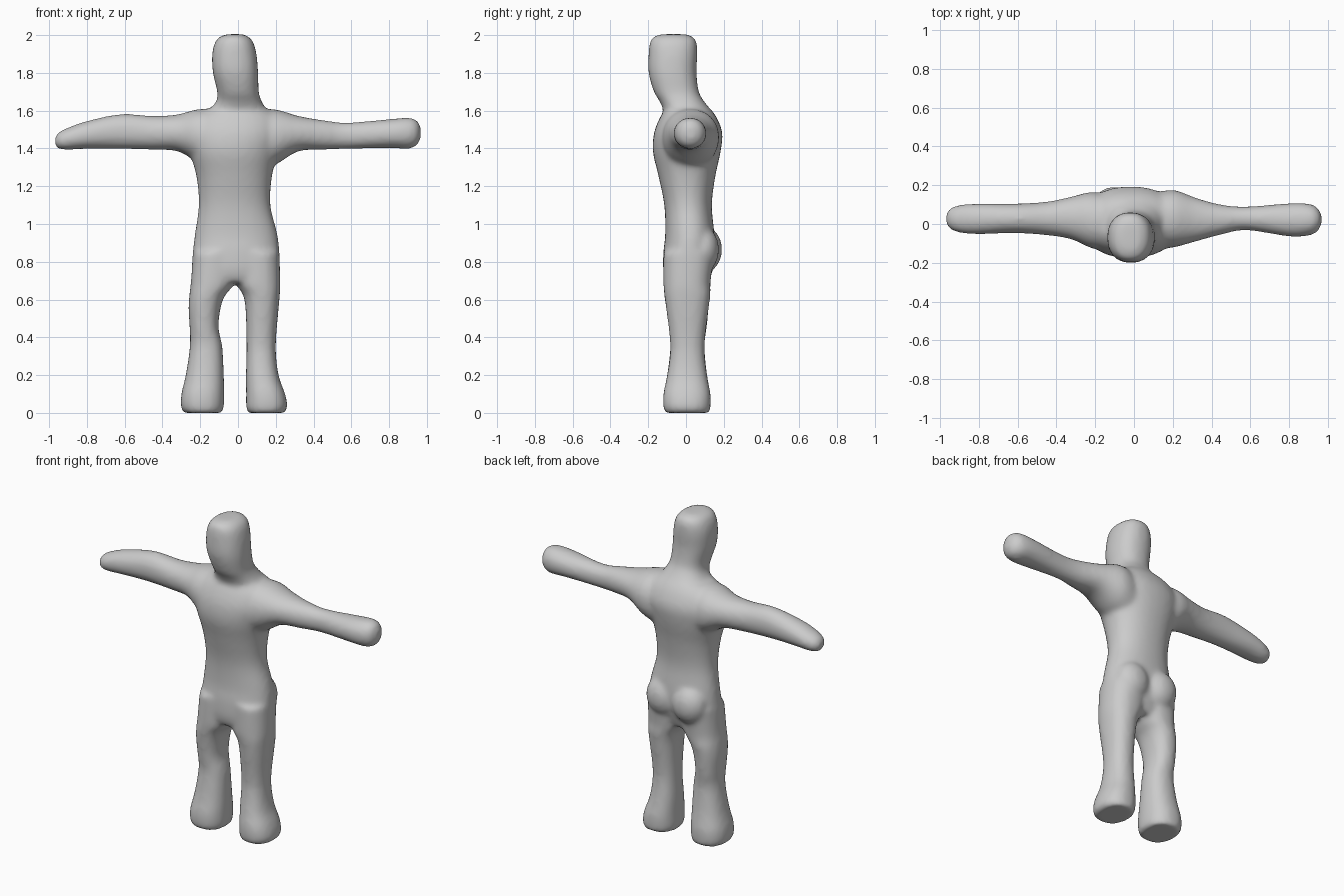
import bpy, bmesh, math
from mathutils import Vector, Matrix

grey = bpy.data.materials.new("plain_grey")
grey.diffuse_color = (0.6, 0.6, 0.6, 1)
bm = bmesh.new()


def spline(rows, steps=4):
    """Catmull-Rom through the rows of numbers."""
    out = []
    n = len(rows)
    for i in range(n - 1):
        quad = zip(rows[max(i - 1, 0)], rows[i], rows[i + 1], rows[min(i + 2, n - 1)])
        quad = list(quad)
        for s in range(steps):
            t = s / steps
            out.append([b + 0.5 * t * (c - a + t * (2*a - 5*b + 4*c - d + t * (3*(b - c) + d - a)))
                        for a, b, c, d in quad])
    return out + [rows[-1]]


def loft(rows, axis="z", power=2.3, sides=32):
    """Rows are (position, u0, u1, y0, y1); u is x along z, or z along x."""
    rings = []
    for p, u0, u1, y0, y1 in spline(rows):
        ring = []
        for k in range(sides):
            a = 2 * math.pi * k / sides
            c, s = math.cos(a), math.sin(a)
            u = (u0 + u1) / 2 + (u1 - u0) / 2 * math.copysign(abs(c) ** (2 / power), c)
            y = (y0 + y1) / 2 + (y1 - y0) / 2 * math.copysign(abs(s) ** (2 / power), s)
            ring.append(bm.verts.new((u, y, p) if axis == "z" else (p, y, u)))
        rings.append(ring)
    faces = [bm.faces.new(rings[0]), bm.faces.new(rings[-1])]
    for r, q in zip(rings, rings[1:]):
        for k in range(sides):
            m = (k + 1) % sides
            faces.append(bm.faces.new((r[k], r[m], q[m], q[k])))
    bmesh.ops.recalc_face_normals(bm, faces=faces)


def blob(centre, size):
    m = Matrix.Translation(centre) @ Matrix.Diagonal((*size, 1))
    bmesh.ops.create_uvsphere(bm, u_segments=24, v_segments=16, radius=1, matrix=m)


# torso
loft([(0.69, -0.23, 0.20, -0.10, 0.10), (0.75, -0.245, 0.22, -0.12, 0.125),
      (0.85, -0.24, 0.22, -0.12, 0.15), (0.95, -0.228, 0.208, -0.11, 0.15),
      (1.10, -0.208, 0.172, -0.115, 0.137), (1.25, -0.22, 0.18, -0.145, 0.155),
      (1.38, -0.255, 0.21, -0.175, 0.183), (1.48, -0.27, 0.24, -0.17, 0.193),
      (1.56, -0.24, 0.22, -0.14, 0.165), (1.61, -0.17, 0.16, -0.11, 0.13)], power=2.2)
# neck and head
loft([(1.52, -0.17, 0.16, -0.11, 0.14), (1.60, -0.15, 0.15, -0.12, 0.13),
      (1.65, -0.115, 0.125, -0.14, 0.095), (1.70, -0.11, 0.11, -0.17, 0.068),
      (1.80, -0.133, 0.107, -0.198, 0.056), (1.90, -0.137, 0.098, -0.198, 0.06),
      (1.965, -0.12, 0.08, -0.19, 0.055), (1.995, -0.09, 0.05, -0.165, 0.03),
      (2.005, -0.05, 0.02, -0.12, -0.01)])
# arms
loft([(-0.967, 1.415, 1.465, 0.0, 0.055), (-0.95, 1.398, 1.485, -0.025, 0.08),
      (-0.90, 1.393, 1.51, -0.045, 0.098), (-0.80, 1.398, 1.545, -0.053, 0.105),
      (-0.62, 1.398, 1.582, -0.047, 0.105), (-0.45, 1.393, 1.572, -0.058, 0.115),
      (-0.32, 1.385, 1.58, -0.08, 0.142), (-0.22, 1.33, 1.607, -0.125, 0.165),
      (-0.12, 1.28, 1.61, -0.14, 0.15)], "x", 2.1)
loft([(0.12, 1.28, 1.61, -0.13, 0.165), (0.21, 1.32, 1.605, -0.12, 0.175),
      (0.32, 1.385, 1.572, -0.09, 0.135), (0.45, 1.393, 1.55, -0.055, 0.10),
      (0.58, 1.398, 1.537, -0.032, 0.09), (0.80, 1.402, 1.555, -0.065, 0.107),
      (0.90, 1.398, 1.563, -0.06, 0.105), (0.945, 1.415, 1.55, -0.04, 0.085),
      (0.967, 1.45, 1.515, 0.0, 0.05)], "x", 2.1)
# legs
loft([(0, -0.285, -0.085, -0.11, 0.125), (0.03, -0.302, -0.075, -0.12, 0.13),
      (0.10, -0.30, -0.073, -0.12, 0.13), (0.20, -0.277, -0.075, -0.10, 0.112),
      (0.35, -0.255, -0.083, -0.083, 0.098), (0.45, -0.256, -0.103, -0.092, 0.11),
      (0.55, -0.262, -0.093, -0.105, 0.12), (0.62, -0.258, -0.07, -0.115, 0.128),
      (0.69, -0.25, -0.02, -0.12, 0.13), (0.85, -0.238, 0.0, -0.12, 0.15)])
loft([(0, 0.053, 0.245, -0.11, 0.125), (0.03, 0.043, 0.262, -0.12, 0.13),
      (0.10, 0.043, 0.25, -0.12, 0.13), (0.20, 0.042, 0.215, -0.10, 0.112),
      (0.35, 0.045, 0.20, -0.083, 0.098), (0.55, 0.04, 0.215, -0.105, 0.12),
      (0.63, 0.025, 0.222, -0.115, 0.13), (0.69, -0.01, 0.224, -0.12, 0.13),
      (0.85, -0.02, 0.22, -0.12, 0.15)])
# buttocks
blob((-0.10, 0.10, 0.865), (0.11, 0.092, 0.12))
blob((0.09, 0.09, 0.865), (0.11, 0.085, 0.12))

mesh = bpy.data.meshes.new("body")
bm.to_mesh(mesh)
bm.free()
body = bpy.data.objects.new("body", mesh)
bpy.context.collection.objects.link(body)
mesh.materials.append(grey)

# fuse the limbs into one soft skin
remesh = body.modifiers.new("fuse", "REMESH")
remesh.mode = "VOXEL"
remesh.voxel_size = 0.014
remesh.use_smooth_shade = True
soften = body.modifiers.new("soften", "SMOOTH")
soften.factor = 0.5
soften.iterations = 9
